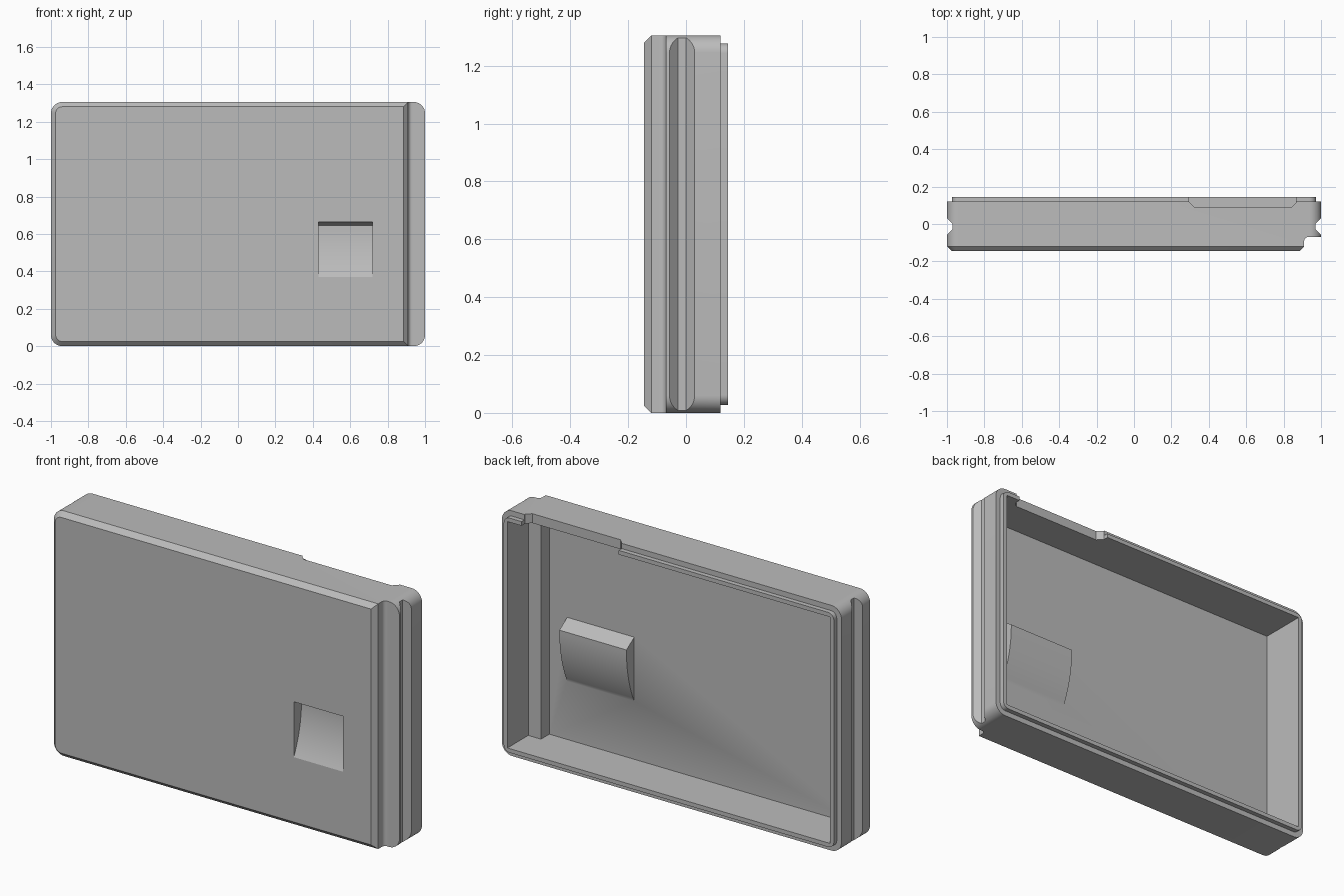
import bpy, bmesh, math

if "Cube" in bpy.data.objects:
    bpy.data.objects.remove(bpy.data.objects["Cube"], do_unlink=True)

HEIGHT = 1.305
WALL = 0.05
FLOOR_Y = -0.1

grey = bpy.data.materials.new("plain grey")
grey.use_nodes = True
grey.diffuse_color = (0.5, 0.5, 0.5, 1)
grey.node_tree.nodes["Principled BSDF"].inputs["Base Color"].default_value = (0.5, 0.5, 0.5, 1)


def finish(bm, name):
    bmesh.ops.recalc_face_normals(bm, faces=bm.faces)
    mesh = bpy.data.meshes.new(name)
    bm.to_mesh(mesh)
    bm.free()
    mesh.materials.append(grey)
    obj = bpy.data.objects.new(name, mesh)
    bpy.context.collection.objects.link(obj)
    return obj


def loft(name, rings):
    """Skin a stack of matching closed loops and cap both ends."""
    bm = bmesh.new()
    loops = [[bm.verts.new(p) for p in ring] for ring in rings]
    n = len(loops[0])
    for a, b in zip(loops, loops[1:]):
        for i in range(n):
            j = (i + 1) % n
            bm.faces.new((a[i], a[j], b[j], b[i]))
    bm.faces.new(loops[0])
    bm.faces.new(loops[-1])
    return finish(bm, name)


def plan_prism(name, pts, z0, z1):
    return loft(name, [[(x, y, z) for x, y in pts] for z in (z0, z1)])


def side_prism(name, pts, x0, x1):
    return loft(name, [[(x, y, z) for y, z in pts] for x in (x0, x1)])


def arc(cx, cy, r, start, end, steps):
    return [(cx + r * math.cos(math.radians(start + (end - start) * i / steps)),
             cy + r * math.sin(math.radians(start + (end - start) * i / steps)))
            for i in range(steps + 1)]


def rounded_outline(y, inset, radius):
    """Rounded rectangle in the x-z plane at depth y."""
    pts = []
    hx, hz, mid = 1 - inset - radius, HEIGHT / 2 - inset - radius, HEIGHT / 2
    for k, (sx, sz) in enumerate(((1, 1), (-1, 1), (-1, -1), (1, -1))):
        pts += arc(sx * hx, mid + sz * hz, radius, 90 * k, 90 * k + 90, 10)
    return [(x, y, z) for x, z in pts]


def combine(target, tool, operation):
    mod = target.modifiers.new(operation, 'BOOLEAN')
    mod.operation = operation
    mod.solver = 'EXACT'
    mod.object = tool
    bpy.context.view_layer.objects.active = target
    bpy.ops.object.modifier_apply(modifier=mod.name)
    bpy.data.objects.remove(tool, do_unlink=True)


# Outer casing with chamfered front and a raised lip round the open back
casing = loft("casing", [
    rounded_outline(-0.145, 0.025, 0.035),
    rounded_outline(-0.12, 0, 0.06),
    rounded_outline(0.12, 0, 0.06),
    rounded_outline(0.12, 0.028, 0.034),
    rounded_outline(0.145, 0.028, 0.034),
])

# Stepped ledge down the front of one side
step = [(0.85, -0.18), (0.885, -0.145), (0.91, -0.12)]
step += arc(0.93, -0.09, 0.02, 180, 90, 6)
step += [(1.2, -0.07), (1.2, -0.18)]
combine(casing, plan_prism("step_cutter", step, -0.1, 1.4), 'DIFFERENCE')

# Grooves along both sides
for s in (-1, 1):
    groove = [(s * 1.03, 0.06), (s * 0.97, 0.0), (s * 0.97, -0.027), (s * 1.03, -0.087)]
    combine(casing, plan_prism("groove_cutter", groove, -0.1, 1.4), 'DIFFERENCE')

# Hollow interior that follows the ledge
cavity = [(-0.95, FLOOR_Y), (0.875, FLOOR_Y), (0.875, -0.03),
          (0.95, -0.03), (0.95, 0.3), (-0.95, 0.3)]
combine(casing, plan_prism("cavity_cutter", cavity, WALL, HEIGHT - WALL), 'DIFFERENCE')

# Notch in the top wall
notch = [(0.295, 0.3), (0.295, 0.118), (0.323, 0.09), (0.842, 0.09), (0.867, 0.115), (0.867, 0.3)]
combine(casing, plan_prism("notch_cutter", notch, 1.2, 1.4), 'DIFFERENCE')

# Finger scoop: a shell bulging into the interior, hollowed from the front
CY, CZ, R = -0.694, 0.645, 0.614
bulge = [(-0.12, 0.71), (FLOOR_Y, 0.70)] + arc(CY, CZ, R + 0.045, 1, -25.7, 14) + [(-0.12, 0.355)]
combine(casing, side_prism("scoop_bulge", bulge, 0.375, 0.77), 'UNION')
scoop = [(-0.2, 0.678), (-0.145, 0.665)] + arc(CY, CZ, R, 0, -26.6, 14) + [(-0.2, 0.37)]
combine(casing, side_prism("scoop_cutter", scoop, 0.43, 0.72), 'DIFFERENCE')

# Smooth the curved corners and scoop, keeping crisp edges
bpy.ops.object.select_all(action='DESELECT')
casing.select_set(True)
bpy.context.view_layer.objects.active = casing
bpy.ops.object.shade_smooth_by_angle(angle=math.radians(25))
